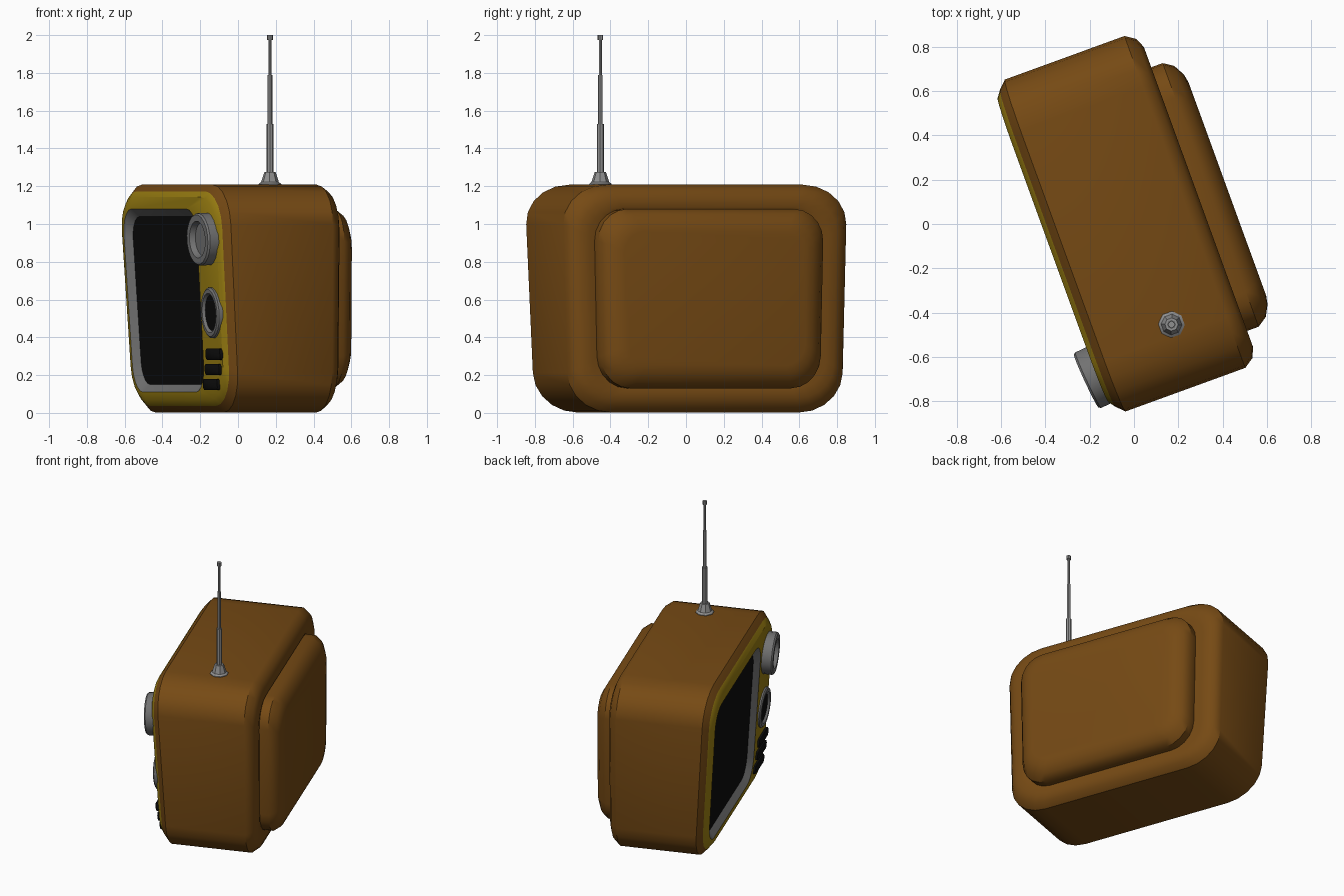
import bpy, bmesh, math
from mathutils import Matrix, Vector

if "Cube" in bpy.data.objects:
    bpy.data.objects.remove(bpy.data.objects["Cube"])

TURN = Matrix.Rotation(math.radians(-70), 4, 'Z')   # whole set is turned on the spot


def material(name, rgb):
    m = bpy.data.materials.new(name)
    m.diffuse_color = (*rgb, 1)
    m.use_nodes = True
    m.node_tree.nodes["Principled BSDF"].inputs["Base Color"].default_value = m.diffuse_color
    return m


BROWN = material("wood_brown", (0.18, 0.068, 0.007))
YELLOW = material("mustard_panel", (0.34, 0.22, 0.006))
GREY = material("trim_grey", (0.17, 0.17, 0.17))
BLACK = material("screen_black", (0.004, 0.004, 0.004))
METAL = material("aerial_metal", (0.28, 0.28, 0.28))


def warp(x, y, z):
    """Lean the front forward at the top and narrow the set towards the floor."""
    k = min(1, max(0, (0.3 - y) / 0.65))
    return Vector((x * (1 - 0.034 * (1 - z)), y + 0.06 * (1 - z) * k, z))


def rounded(cx, hw, cz, hz, rx, rz, y, n=5):
    """Rounded rectangle ring at depth y."""
    pts = []
    for i, (sx, sz) in enumerate([(1, 1), (-1, 1), (-1, -1), (1, -1)]):
        for j in range(n + 1):
            t = math.pi / 2 * (i + j / n)
            pts.append(warp(cx + sx * (hw - rx) + rx * math.cos(t), y,
                            cz + sz * (hz - rz) + rz * math.sin(t)))
    return pts


def finish(bm, name, mats, angle=35):
    bmesh.ops.recalc_face_normals(bm, faces=bm.faces)
    me = bpy.data.meshes.new(name)
    bm.to_mesh(me)
    bm.free()
    for m in mats:
        me.materials.append(m)
    ob = bpy.data.objects.new(name, me)
    bpy.context.collection.objects.link(ob)
    ob.matrix_world = TURN
    bpy.ops.object.select_all(action='DESELECT')
    ob.select_set(True)
    bpy.context.view_layer.objects.active = ob
    bpy.ops.object.shade_smooth_by_angle(angle=math.radians(angle))
    return ob


def loft(name, rings, bands, mats):
    """Skin rings in order; bands gives the material of each band, caps take the end ones."""
    bm = bmesh.new()
    loops = [[bm.verts.new(p) for p in r] for r in rings]
    n = len(loops[0])
    for a, b, mi in zip(loops, loops[1:], bands):
        for i in range(n):
            bm.faces.new((a[i], a[(i + 1) % n], b[(i + 1) % n], b[i])).material_index = mi
    bm.faces.new(loops[0]).material_index = bands[0]
    bm.faces.new(loops[-1]).material_index = len(mats) - 1
    return finish(bm, name, mats)


def lathe(name, profile, segs, place, mats, bands=None, angle=35):
    """Turn (radius, height) points round local z, capped at both ends."""
    bm = bmesh.new()
    loops = [[bm.verts.new(place @ Vector((r * math.cos(2 * math.pi * (i + .5) / segs),
                                           r * math.sin(2 * math.pi * (i + .5) / segs), h)))
              for i in range(segs)] for r, h in profile]
    bands = bands or [0] * (len(profile) - 1)
    for a, b, mi in zip(loops, loops[1:], bands):
        for i in range(segs):
            bm.faces.new((a[i], a[(i + 1) % segs], b[(i + 1) % segs], b[i])).material_index = mi
    bm.faces.new(loops[0])
    bm.faces.new(loops[-1]).material_index = len(mats) - 1
    return finish(bm, name, mats, angle)


# Cabinet: back bulge, body, mustard front, sloped screen trim, screen
def bulge(y, inset):
    return rounded(-0.005, 0.635 - inset, 0.605, 0.475 - inset, 0.17 - inset / 2, 0.17 - inset / 2, y)


def body(y, inset):
    return rounded(-0.015, 0.797 - inset, 0.605, 0.603 - inset, 0.25 - inset / 2, 0.21 - inset / 2, y)


def screen(y, inset):
    return rounded(-0.145, 0.565 - inset, 0.595, 0.485 - inset, 0.14 - inset / 2, 0.14 - inset / 2, y)


rings = [bulge(0.450, 0.12), bulge(0.442, 0.08), bulge(0.415, 0.03), bulge(0.37, 0), bulge(0.31, 0),
         body(0.315, 0.12), body(0.315, 0.075), body(0.295, 0.03), body(0.25, 0),
         body(-0.325, 0), body(-0.362, 0.035), body(-0.385, 0.065),
         screen(-0.388, 0), screen(-0.352, 0.04)]
loft("television_cabinet", rings, [0] * 10 + [1, 1, 2], [BROWN, YELLOW, GREY, BLACK])

# Dials on the front; local z of the lathe points forwards
FORWARD = Matrix.Rotation(math.radians(90), 4, 'X')
knob_place = (Matrix.Translation(warp(0.587, -0.37, 0.922)) @ Matrix.Rotation(math.radians(5), 4, 'Z')
              @ Matrix.Rotation(math.radians(3), 4, 'X') @ FORWARD)
lathe("channel_knob", [(0.14, -0.02), (0.14, 0.07), (0.132, 0.08), (0.098, 0.08), (0.088, 0.05)],
      20, knob_place, [GREY])
dial_place = (Matrix.Translation(warp(0.595, -0.385, 0.53))
              @ Matrix.Rotation(math.radians(3.4), 4, 'X') @ FORWARD)
lathe("tuning_dial", [(0.135, -0.02), (0.135, 0.012), (0.125, 0.02), (0.105, 0.02), (0.095, 0.006)],
      20, dial_place, [GREY, BLACK])

# Three push buttons
for i, (x, z) in enumerate([(0.61, 0.31), (0.585, 0.23), (0.545, 0.15)]):
    loft(f"button_{i + 1}",
         [rounded(x, 0.11 - s, z, 0.03 - s, 0.015, 0.015, y, 2)
          for y, s in [(-0.37, 0), (-0.40, 0), (-0.405, 0.006)]], [0, 0], [BLACK])

# Telescopic aerial
lathe("aerial", [(0.06, 1.19), (0.06, 1.212), (0.047, 1.222), (0.03, 1.275), (0.019, 1.275),
                 (0.019, 1.53), (0.0125, 1.53), (0.0125, 1.79), (0.008, 1.79), (0.008, 1.975),
                 (0.015, 1.975), (0.015, 2.0)],
      8, Matrix.Translation((0.484, 0.004, 0)), [METAL], angle=30)
